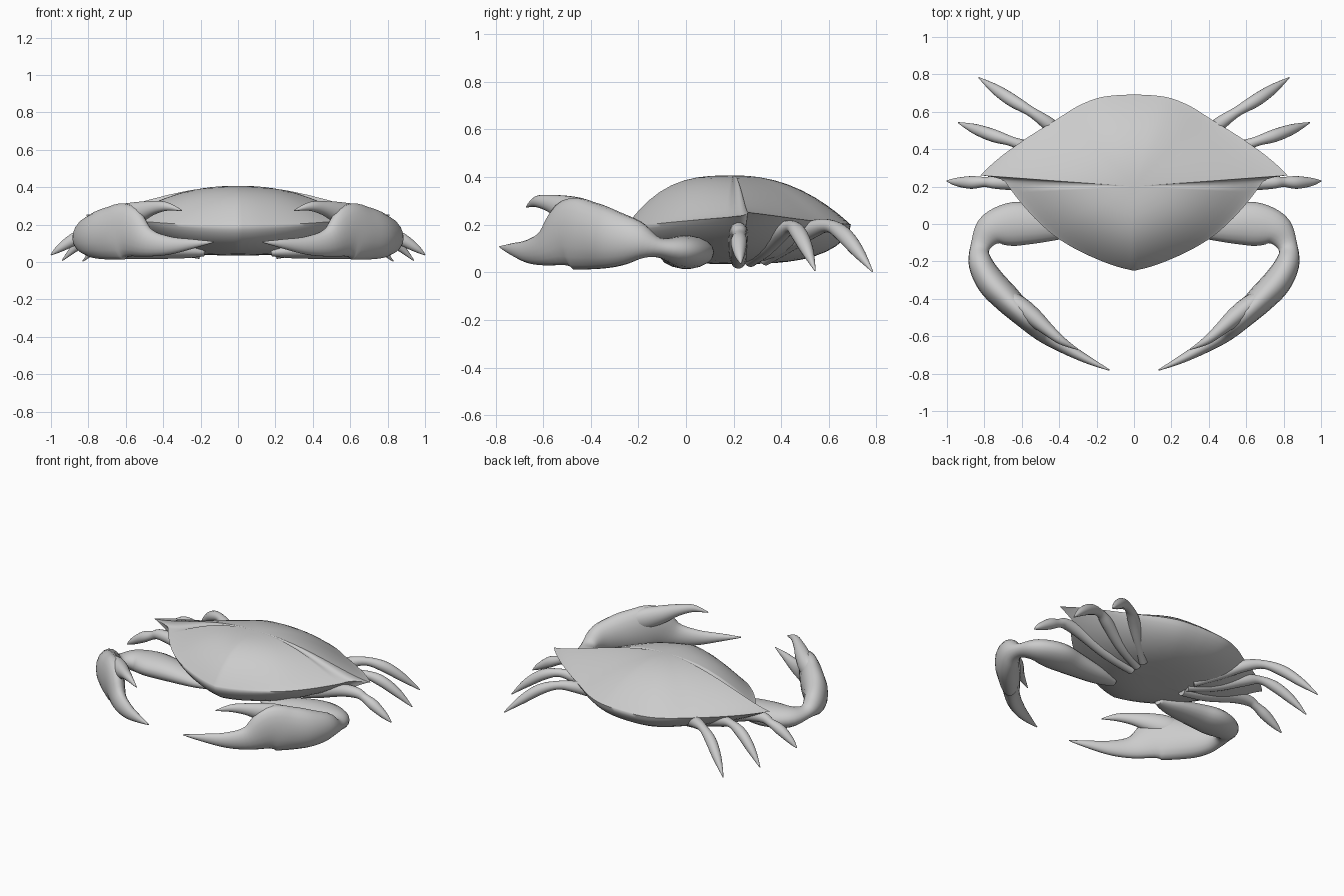
import bpy, bmesh, math
from mathutils import Vector

if "Cube" in bpy.data.objects:
    bpy.data.objects.remove(bpy.data.objects["Cube"])


def catmull(pts, steps):
    """Smoothly resample a list of equal-length tuples."""
    out = []
    for i in range(len(pts) - 1):
        a, b = pts[max(i - 1, 0)], pts[i]
        c, d = pts[i + 1], pts[min(i + 2, len(pts) - 1)]
        for k in range(steps):
            t = k / steps
            out.append([0.5 * (2 * q + (r - p) * t + (2 * p - 5 * q + 4 * r - s) * t * t
                               + (3 * q - p - 3 * r + s) * t ** 3)
                        for p, q, r, s in zip(a, b, c, d)])
    out.append(list(pts[-1]))
    return out


def finish(name, bm, mirror, angle):
    bmesh.ops.recalc_face_normals(bm, faces=bm.faces)
    me = bpy.data.meshes.new(name)
    bm.to_mesh(me)
    bm.free()
    ob = bpy.data.objects.new(name, me)
    bpy.context.collection.objects.link(ob)
    bpy.ops.object.select_all(action='DESELECT')
    ob.select_set(True)
    bpy.context.view_layer.objects.active = ob
    bpy.ops.object.shade_smooth_by_angle(angle=math.radians(angle))
    if mirror:
        ob.modifiers.new("mirror", 'MIRROR').use_mirror_merge = False
    return ob


def bridge(bm, rings):
    for a, b in zip(rings, rings[1:]):
        n = len(a)
        for i in range(n):
            bm.faces.new((a[i], a[(i + 1) % n], b[(i + 1) % n], b[i]))


def limb(name, stations, steps=5, sides=18):
    """Tapered tube; each station is x, y, z, half width, half height."""
    bm = bmesh.new()
    st = catmull(stations, steps)
    rings = []
    for i, s in enumerate(st):
        tan = (Vector(st[min(i + 1, len(st) - 1)][:3]) - Vector(st[max(i - 1, 0)][:3])).normalized()
        side = tan.cross(Vector((0, 0, 1))).normalized()
        up = side.cross(tan)
        w, h = max(s[3], 0.002), max(s[4], 0.002)
        rings.append([bm.verts.new(Vector(s[:3])
                                   + side * w * math.cos(2 * math.pi * k / sides)
                                   + up * h * math.sin(2 * math.pi * k / sides))
                      for k in range(sides)])
    bridge(bm, rings)
    bm.faces.new(rings[0])
    bm.faces.new(rings[-1])
    return finish(name, bm, True, 75)


# Shell: pointed oval outline, domed above and bowl-shaped below
front = [(0, -.25), (.09, -.228), (.2, -.187), (.32, -.13), (.43, -.06), (.53, .03),
         (.61, .12), (.66, .185), (.695, .23), (.75, .25), (.82, .26)]
back = [(.82, .26), (.765, .315), (.68, .385), (.55, .475), (.42, .555), (.31, .625),
        (.2, .672), (.1, .688), (0, .692)]
half = catmull(front, 3) + catmull(back, 3)[1:]
outline = half + [(-x, y) for x, y in half[-2:0:-1]]
CY = 0.2


def shell_ring(bm, t, upper):
    ring = []
    for x, y in outline:
        w = (abs(x) / .82) ** 2
        is_front = y < CY
        rim = (.195 if is_front else .2) * (1 - w) + .252 * w
        if upper:
            p = (3.0 if is_front else 2.2) * (1 - w) + 2.0 * w
            z = rim + (.407 - rim) * (1 - t ** p) ** (1 + .6 * w)
        else:
            z = rim - (rim - .035) * (1 - t ** 3) ** (.55 + .75 * w)
        ring.append(bm.verts.new((x * t, CY + (y - CY) * t, z)))
    return ring


bm = bmesh.new()
levels = [.04, .12, .22, .34, .46, .58, .69, .79, .87, .93, .97, .99]
rings = ([shell_ring(bm, t, True) for t in levels] + [shell_ring(bm, 1, True)]
         + [shell_ring(bm, t, False) for t in reversed(levels)])
bridge(bm, rings)
for ring, z in ((rings[0], .407), (rings[-1], .035)):
    tip = bm.verts.new((0, CY, z))
    for i in range(len(ring)):
        bm.faces.new((ring[i], ring[(i + 1) % len(ring)], tip))
finish("shell", bm, False, 60)

# Arms running into the palm and the lower claw finger
limb("claw_arm", [
    (.18, .02, .05, .03, .02), (.3, .01, .06, .07, .042), (.5, 0, .08, .1, .065),
    (.64, 0, .085, .117, .07), (.76, -.03, .09, .09, .062), (.822, -.12, .105, .052, .042),
    (.82, -.21, .13, .065, .088), (.765, -.31, .14, .077, .122), (.68, -.4, .153, .075, .143),
    (.59, -.49, .16, .062, .148), (.49, -.585, .105, .045, .08), (.37, -.66, .088, .034, .05),
    (.24, -.73, .097, .02, .025), (.13, -.782, .107, .003, .003)])

# Hooked upper claw finger
limb("upper_claw_finger", [
    (.7, -.37, .2, .03, .05), (.62, -.43, .235, .05, .07), (.54, -.495, .262, .048, .06),
    (.46, -.565, .288, .034, .038), (.385, -.625, .297, .022, .024), (.3, -.67, .275, .003, .003)])

# Walking legs, three per side
legs = {
    "front_leg": [(.2, .22, .045, .03), (.4, .22, .09, .04), (.62, .22, .16, .04),
                  (.74, .222, .175, .034), (.8, .225, .155, .027), (.87, .222, .125, .034),
                  (.95, .225, .075, .022), (1.0, .23, .038, .003)],
    "middle_leg": [(.2, .27, .05, .028), (.38, .33, .1, .036), (.55, .4, .17, .038),
                   (.65, .44, .192, .026), (.75, .472, .165, .034), (.85, .508, .095, .027),
                   (.94, .542, .008, .003)],
    "rear_leg": [(.2, .33, .055, .028), (.33, .43, .12, .036), (.45, .53, .18, .037),
                 (.55, .6, .195, .027), (.65, .66, .16, .034), (.74, .72, .09, .027),
                 (.83, .783, .004, .003)],
}
for name, pts in legs.items():
    limb(name, [(x, y, z, r, r) for x, y, z, r in pts])
